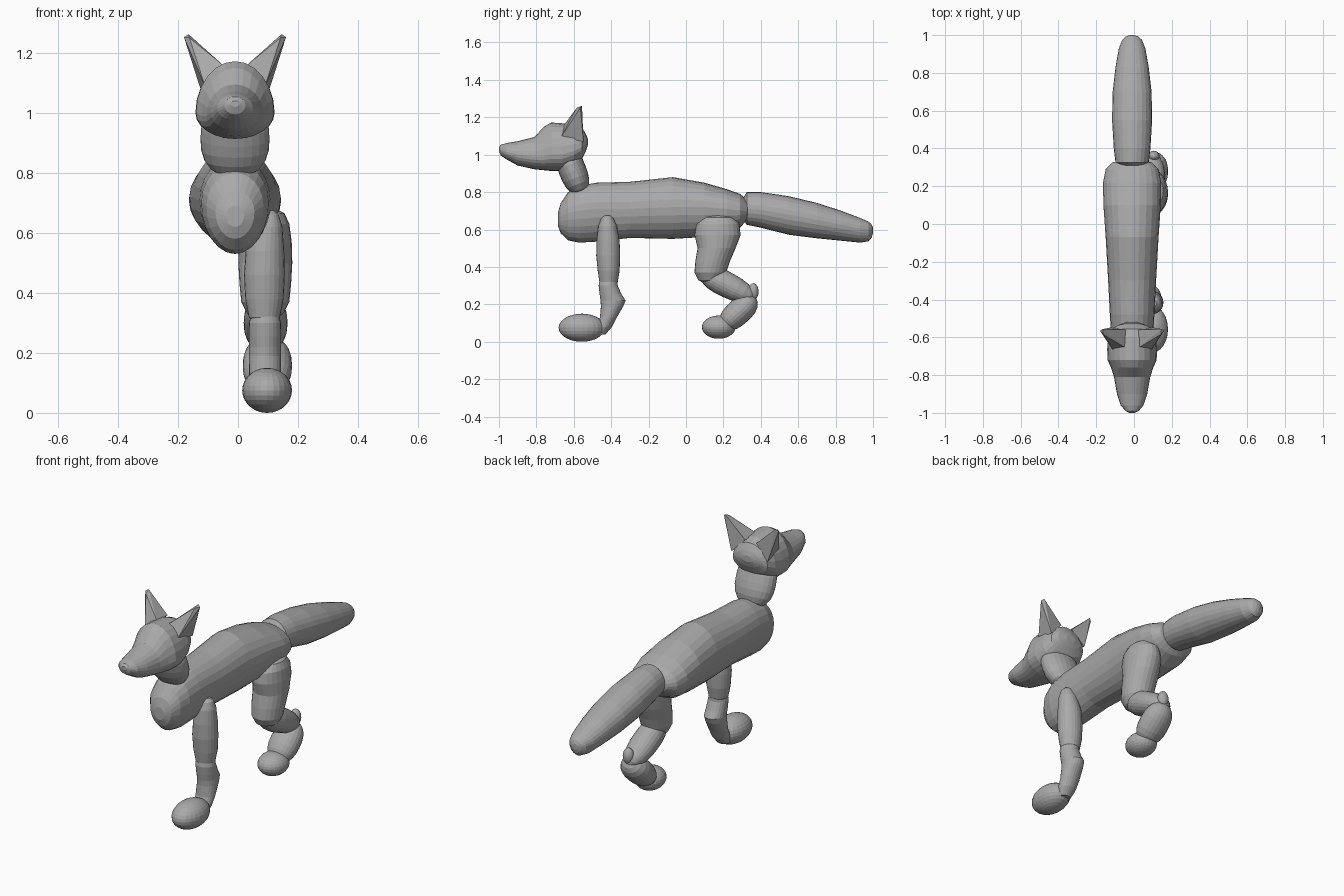
import bpy, bmesh, math
from mathutils import Vector

SIDES = 24
CX = -0.01   # midline of head, trunk and tail

grey = bpy.data.materials.new("plain grey")
grey.diffuse_color = (0.4, 0.4, 0.4, 1)


def finish(name, bm, loc=(0, 0, 0)):
    bmesh.ops.recalc_face_normals(bm, faces=bm.faces[:])
    me = bpy.data.meshes.new(name)
    bm.to_mesh(me)
    bm.free()
    me.materials.append(grey)
    ob = bpy.data.objects.new(name, me)
    ob.location = loc
    bpy.context.collection.objects.link(ob)
    return ob


def loft(name, rings):
    """Skin a list of closed point rings and cap both ends."""
    bm = bmesh.new()
    loops = [[bm.verts.new(p) for p in ring] for ring in rings]
    for a, b in zip(loops, loops[1:]):
        for i in range(SIDES):
            j = (i + 1) % SIDES
            bm.faces.new((a[i], a[j], b[j], b[i]))
    bm.faces.new(loops[0])
    bm.faces.new(loops[-1])
    return finish(name, bm)


def circle():
    return [(math.cos(2 * math.pi * i / SIDES), math.sin(2 * math.pi * i / SIDES))
            for i in range(SIDES)]


def loft_y(name, stations):
    """Stations along y: (y, bottom, widest height, top, half width)."""
    loft(name, [[(CX + w * c, y, zc + s * (zt - zc if s > 0 else zc - zb))
                 for c, s in circle()] for y, zb, zc, zt, w in stations])


def loft_z(name, stations):
    """Stations along z: (z, front y, back y, centre x, half width)."""
    loft(name, [[(x + w * c, (y0 + y1) / 2 + s * (y1 - y0) / 2, z)
                 for c, s in circle()] for z, y0, y1, x, w in stations])


def capsule(name, a, b, wide, thick_a, thick_b, steps=10):
    """Rounded limb between two end points, tapering in thickness."""
    a, b = Vector(a), Vector(b)
    axis = (b - a).normalized()
    side = Vector((1, 0, 0))
    up = axis.cross(side).normalized()
    rings = []
    for k in range(steps + 1):
        t = 0.5 - 0.5 * math.cos(math.pi * (0.04 + 0.92 * k / steps))
        r = (1 - abs(2 * t - 1) ** 2.6) ** 0.5
        p = a.lerp(b, t)
        th = thick_a + (thick_b - thick_a) * t
        rings.append([p + side * (wide * r * c) + up * (th * r * s) for c, s in circle()])
    loft(name, rings)


def ellipsoid(name, centre, radii):
    bm = bmesh.new()
    bmesh.ops.create_uvsphere(bm, u_segments=SIDES, v_segments=14, radius=1)
    bmesh.ops.scale(bm, vec=radii, verts=bm.verts[:])
    finish(name, bm, centre)


# Trunk
loft_y("body", [
    (-.685, .62, .655, .69, .03), (-.67, .58, .67, .74, .065), (-.63, .542, .69, .80, .095),
    (-.57, .53, .70, .835, .112), (-.48, .535, .71, .85, .118), (-.30, .555, .71, .855, .127),
    (-.07, .55, .72, .88, .14), (.10, .56, .72, .85, .152), (.22, .575, .71, .815, .154),
    (.29, .61, .70, .79, .14), (.325, .65, .70, .76, .105), (.34, .685, .70, .72, .05)])

# Tail
loft_y("tail", [
    (.30, .66, .71, .76, .06), (.325, .625, .71, .80, .088), (.40, .61, .705, .80, .097),
    (.55, .572, .68, .778, .106), (.70, .553, .652, .742, .103), (.83, .54, .626, .70, .088),
    (.93, .53, .605, .662, .07), (.975, .537, .60, .643, .052), (.992, .555, .598, .628, .033),
    (1.0, .58, .597, .61, .012)])

# Neck
capsule("neck", (CX, -.655, 1.04), (CX, -.555, .785), .115, .075, .072)

# Head: muzzle, brow and skull
loft_y("head", [
    (-1.0, 1.02, 1.03, 1.04, .015), (-.99, .995, 1.025, 1.053, .035),
    (-.96, .975, 1.015, 1.062, .06), (-.90, .942, 1.0, 1.072, .08),
    (-.81, .922, .99, 1.095, .096), (-.76, .917, .99, 1.15, .112),
    (-.72, .913, 1.0, 1.172, .13), (-.66, .913, 1.0, 1.168, .132),
    (-.60, .935, 1.02, 1.162, .126), (-.555, .98, 1.04, 1.145, .108),
    (-.535, 1.02, 1.06, 1.11, .075), (-.525, 1.05, 1.065, 1.085, .03)])

# Ears: one pointed wedge, mirrored, with a slanted hollow in the front
bm = bmesh.new()
for p in [(.035, -.655, 1.155), (.10, -.67, 1.09), (.035, -.56, 1.15), (.112, -.548, 1.07),
          (.17, -.565, 1.252), (.155, -.556, 1.262), (.152, -.585, 1.25)]:
    bm.verts.new(p)
bmesh.ops.convex_hull(bm, input=bm.verts[:])
ears = finish("ears", bm, (CX, 0, 0))
ears.modifiers.new("mirror", 'MIRROR').use_clip = True

# Front leg (the model only has legs on the +x side)
loft_z("front_upper_leg", [
    (.675, -.435, -.405, .105, .015), (.66, -.453, -.388, .103, .033), (.62, -.468, -.37, .098, .05),
    (.54, -.478, -.355, .09, .064), (.46, -.480, -.352, .088, .068), (.38, -.472, -.355, .088, .064),
    (.32, -.463, -.365, .088, .052), (.29, -.445, -.385, .088, .03)])
loft_z("front_lower_leg", [
    (.36, -.455, -.37, .09, .04), (.30, -.467, -.365, .09, .053), (.255, -.462, -.345, .09, .054),
    (.22, -.457, -.323, .09, .054), (.19, -.455, -.335, .09, .054), (.13, -.46, -.37, .09, .053),
    (.08, -.485, -.395, .09, .048), (.04, -.50, -.43, .09, .035)])
ellipsoid("front_foot", (.097, -.557, .075), (.083, .124, .075))

# Hind leg
loft_z("thigh", [
    (.68, .14, .21, .095, .03), (.665, .09, .255, .095, .06), (.63, .055, .285, .093, .078),
    (.57, .046, .292, .091, .088), (.50, .062, .265, .091, .09), (.43, .05, .235, .091, .086),
    (.37, .045, .215, .091, .08), (.33, .065, .195, .091, .06), (.31, .10, .165, .091, .03)])
capsule("shin", (.092, .08, .375), (.092, .375, .225), .073, .075, .06)
ellipsoid("hock_knob", (.105, .36, .268), (.03, .028, .045))
capsule("hind_ankle", (.098, .37, .24), (.098, .19, .075), .082, .07, .066)
ellipsoid("hind_foot", (.098, .175, .078), (.078, .09, .062))
